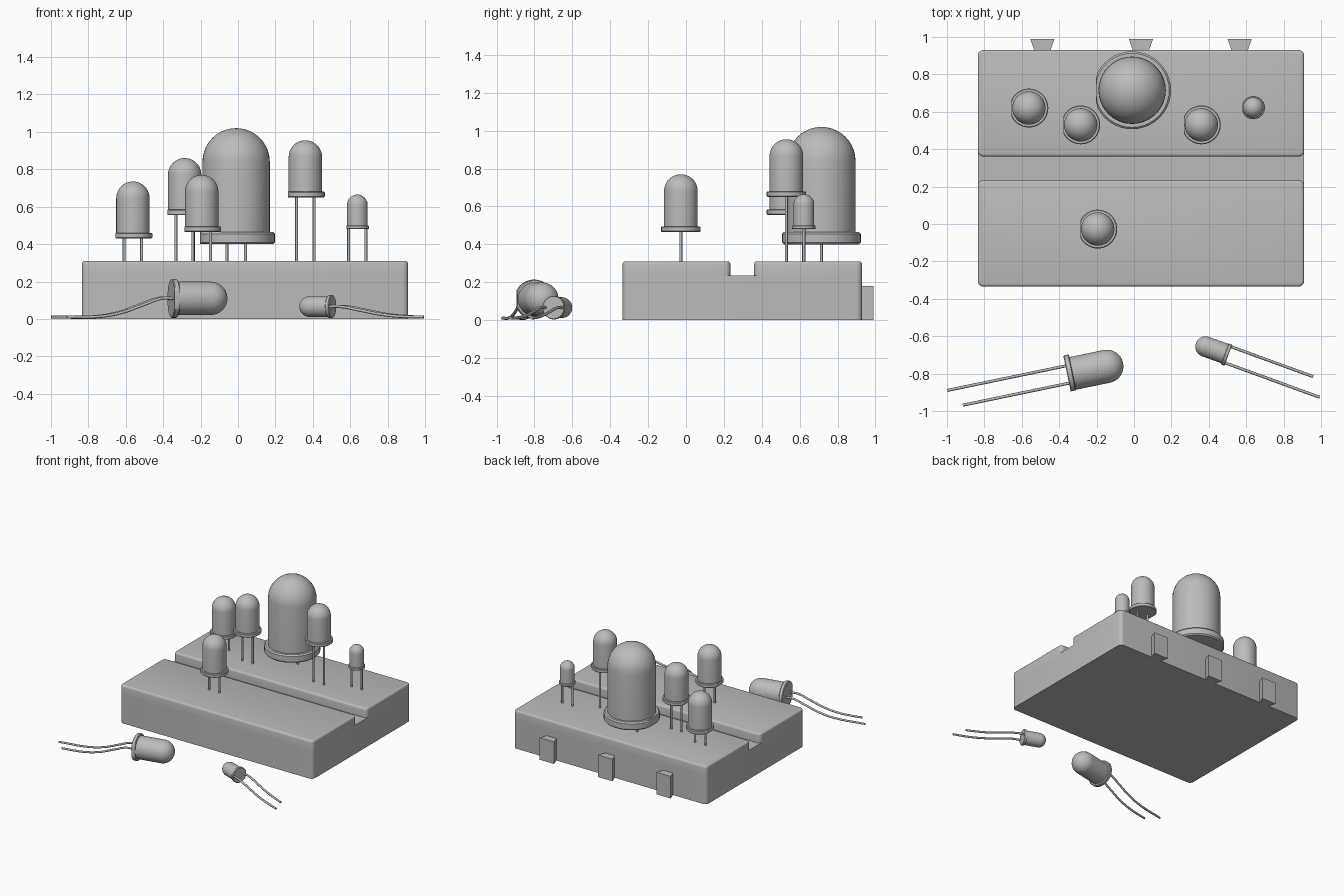
import bpy, bmesh, math
from mathutils import Matrix, Vector

cube = bpy.data.objects.get("Cube")
if cube:
    bpy.data.objects.remove(cube)

grey = bpy.data.materials.new("plain grey")
grey.use_nodes = True
grey.diffuse_color = (0.5, 0.5, 0.5, 1)
grey.node_tree.nodes["Principled BSDF"].inputs["Base Color"].default_value = (0.5, 0.5, 0.5, 1)


def finish(name, bm, smooth=True):
    bmesh.ops.recalc_face_normals(bm, faces=bm.faces)
    mesh = bpy.data.meshes.new(name)
    bm.to_mesh(mesh)
    bm.free()
    mesh.materials.append(grey)
    obj = bpy.data.objects.new(name, mesh)
    bpy.context.collection.objects.link(obj)
    if smooth:
        bpy.ops.object.select_all(action="DESELECT")
        obj.select_set(True)
        bpy.context.view_layer.objects.active = obj
        bpy.ops.object.shade_smooth_by_angle(angle=math.radians(35))
    return obj


def slab(name, y0, y1, z0, z1, top_round=0.0, corner=0.03):
    """Board section with rounded corners and an optional rounded top rim."""
    bm = bmesh.new()
    bmesh.ops.create_cube(bm, size=1)
    size = Vector((1.745, y1 - y0, z1 - z0))
    centre = Vector((0.0375, (y0 + y1) / 2, (z0 + z1) / 2))
    for v in bm.verts:
        v.co = v.co * size + centre
    upright = [e for e in bm.edges if abs(e.verts[0].co.z - e.verts[1].co.z) > 0.01]
    bmesh.ops.bevel(bm, geom=upright, offset=corner, segments=5, profile=0.5, affect="EDGES")
    if top_round:
        rim = [e for e in bm.edges if all(v.co.z > z1 - 0.001 for v in e.verts)]
        bmesh.ops.bevel(bm, geom=rim, offset=top_round, segments=3, profile=0.5, affect="EDGES")
    finish(name, bm)


# Sizes: body radius, flange radius, flat distance, flange height, total height, leg offset
MEDIUM = (0.089, 0.104, 0.092, 0.03, 0.305, 0.047)
SMALL = (0.055, 0.062, 0.058, 0.02, 0.185, 0.046)
LARGE = (0.18, 0.208, 0.192, 0.065, 0.62, 0.05)


def bulb(name, kind, matrix):
    """Domed body and flange turned from a profile, with one flat on the flange."""
    r, fr, flat, fh, height, _ = kind
    chamfer = fh * 0.15
    profile = [(0, 0), (fr - chamfer, 0), (fr, chamfer), (fr, fh - chamfer),
               (fr - chamfer, fh), (r, fh)]
    steps = 10
    for i in range(steps + 1):
        a = math.pi / 2 * i / steps
        profile.append((r * math.cos(a), height - r + r * math.sin(a)))
    bm = bmesh.new()
    verts = [bm.verts.new((x, 0, z)) for x, z in profile]
    edges = [bm.edges.new(pair) for pair in zip(verts, verts[1:])]
    bmesh.ops.spin(bm, geom=verts + edges, cent=(0, 0, 0), axis=(0, 0, 1),
                   angle=math.tau, steps=40)
    bmesh.ops.remove_doubles(bm, verts=bm.verts, dist=0.0002)
    for v in bm.verts:
        v.co.x = max(v.co.x, -flat)
    bm.transform(matrix)
    finish(name, bm)


def leg(name, points, matrix):
    """Thin wire swept through the points."""
    curve = bpy.data.curves.new(name, "CURVE")
    curve.dimensions = "3D"
    curve.bevel_depth = 0.008
    curve.bevel_resolution = 2
    curve.use_fill_caps = True
    curve.resolution_u = 6
    spline = curve.splines.new("BEZIER")
    spline.bezier_points.add(len(points) - 1)
    for bp, p in zip(spline.bezier_points, points):
        bp.co = matrix @ Vector(p)
        bp.handle_left_type = bp.handle_right_type = "AUTO"
    curve.materials.append(grey)
    obj = bpy.data.objects.new(name, curve)
    bpy.context.collection.objects.link(obj)


# Board: base slab and two raised halves with a channel between
slab("board_base", -0.335, 0.93, 0, 0.235)
slab("board_front_half", -0.335, 0.235, 0.235, 0.31, 0.015)
slab("board_back_half", 0.36, 0.93, 0.235, 0.31, 0.015)

# Dovetail clips on the back
for i, x in enumerate((-0.49, 0.037, 0.565)):
    bm = bmesh.new()
    outline = ((-0.042, 0.925), (0.042, 0.925), (0.065, 0.99), (-0.065, 0.99))
    face = bm.faces.new([bm.verts.new((x + dx, y, 0)) for dx, y in outline])
    grown = bmesh.ops.extrude_face_region(bm, geom=[face])
    top = [g for g in grown["geom"] if isinstance(g, bmesh.types.BMVert)]
    bmesh.ops.translate(bm, verts=top, vec=(0, 0, 0.18))
    finish(f"back_clip_{i + 1}", bm, smooth=False)

# Standing lamps plugged into the board
standing = [("left_lamp", MEDIUM, -0.562, 0.62, 0.43),
            ("inner_left_lamp", MEDIUM, -0.285, 0.53, 0.555),
            ("large_lamp", LARGE, -0.01, 0.715, 0.40),
            ("inner_right_lamp", MEDIUM, 0.36, 0.53, 0.65),
            ("small_lamp", SMALL, 0.638, 0.622, 0.48),
            ("front_lamp", MEDIUM, -0.194, -0.027, 0.465)]
for name, kind, x, y, z in standing:
    place = Matrix.Translation((x, y, z))
    bulb(name, kind, place)
    for side, label in ((-1, "short"), (1, "long")):
        dx = side * kind[5]
        leg(f"{name}_{label}_leg", [(dx, 0, 0.01), (dx, 0, 0.25 - z)], place)

# Loose lamps lying in front, their legs drooping to the ground
lying = [("loose_lamp", MEDIUM, (-0.357, -0.805, 0.11), 11.7, 0.58, 0.645, 0.1, 0.4),
         ("loose_small_lamp", SMALL, (0.505, -0.70, 0.066), 160, 0.465, 0.536, 0.055, 0.42)]
for name, kind, base, degrees, short, long, drop, reach in lying:
    a = math.radians(degrees)
    along = Vector((math.cos(a), math.sin(a), 0))
    across = Vector((-math.sin(a), math.cos(a), 0))
    turn = Matrix((across, Vector((0, 0, 1)), along)).transposed().to_4x4()
    place = Matrix.Translation(base) @ turn
    bulb(name, kind, place)
    for dx, length, label in ((-kind[5], short, "short"), (kind[5], long, "long")):
        path = [(dx, 0, 0.005), (dx, 0, -0.06)]
        for k in (0.4, 0.7, 1.0):
            ease = k * k * (3 - 2 * k)
            path.append((dx, -drop * 0.97 * ease, -reach * k))
        path.append((dx, -drop, -length))
        leg(f"{name}_{label}_leg", path, place)
